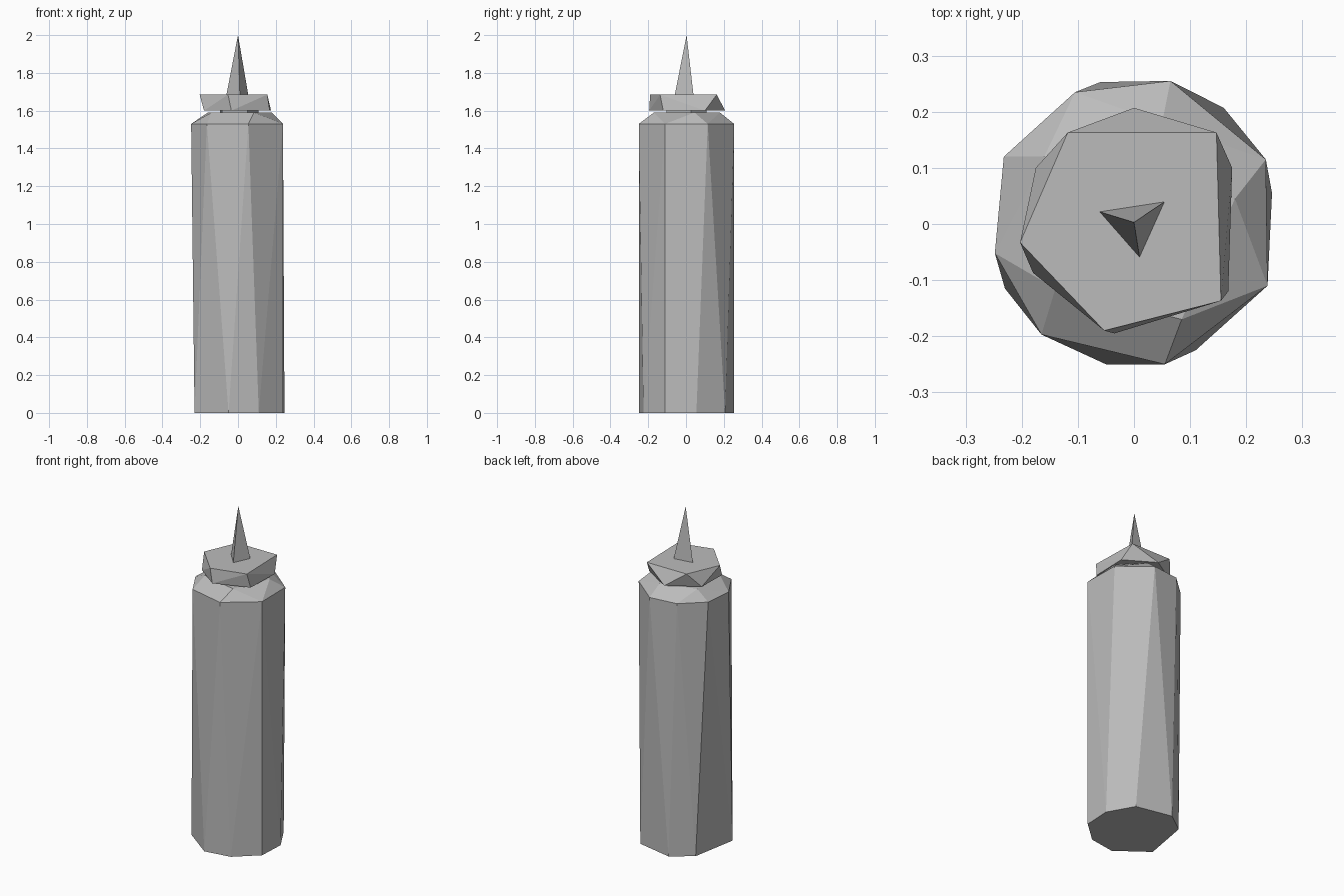
import bpy, bmesh

cube = bpy.data.objects.get("Cube")
if cube:
    bpy.data.objects.remove(cube, do_unlink=True)

grey = bpy.data.materials.new("plain grey")
grey.use_nodes = True
colour = (0.5, 0.5, 0.5, 1)
grey.diffuse_color = colour
grey.node_tree.nodes["Principled BSDF"].inputs["Base Color"].default_value = colour


def faceted_part(name, *rings):
    """Wrap a flat-sided skin around rings given as (height, [(x, y), ...])."""
    bm = bmesh.new()
    for z, outline in rings:
        for x, y in outline:
            bm.verts.new((x, y, z))
    bmesh.ops.convex_hull(bm, input=bm.verts[:])
    bmesh.ops.dissolve_limit(bm, angle_limit=0.01, verts=bm.verts[:], edges=bm.edges[:])
    bmesh.ops.recalc_face_normals(bm, faces=bm.faces[:])
    mesh = bpy.data.meshes.new(name)
    bm.to_mesh(mesh)
    bm.free()
    mesh.materials.append(grey)
    obj = bpy.data.objects.new(name, mesh)
    bpy.context.collection.objects.link(obj)
    return obj


# Outlines of the irregular low-poly rings
base = [(-.06, .253), (.16, .207), (.246, .055), (.238, -.11),
        (.11, -.225), (-.05, -.25), (-.23, -.115), (-.18, .165)]
shoulder = [(-.105, .235), (.065, .255), (.235, .115), (.238, -.11),
            (.055, -.25), (-.165, -.197), (-.248, -.052), (-.232, .12)]
neck = [(.18, .045), (.085, -.17), (-.14, -.115), (-.16, .12), (.05, .18)]
cap_low = [(0, .207), (.175, .1), (.168, -.12), (-.035, -.195), (-.18, -.087), (-.175, .1)]
cap_top = [(-.118, .163), (.147, .163), (.155, -.137), (-.053, -.19), (-.203, -.033)]
tip_base = [(.055, .04), (-.062, .022), (.01, -.06)]

# Bottle body with its sloping shoulder
faceted_part("bottle_body", (0, base), (1.53, shoulder), (1.59, neck))

# Short stem that carries the cap
stem = [(x * .6, y * .6) for x, y in neck]
faceted_part("neck_stem", (1.58, stem), (1.62, stem))

# Twisted pentagonal cap and pointed nozzle
faceted_part("cap", (1.6, cap_low), (1.685, cap_top))
faceted_part("nozzle", (1.68, tip_base), (2, [(0, .003)]))
